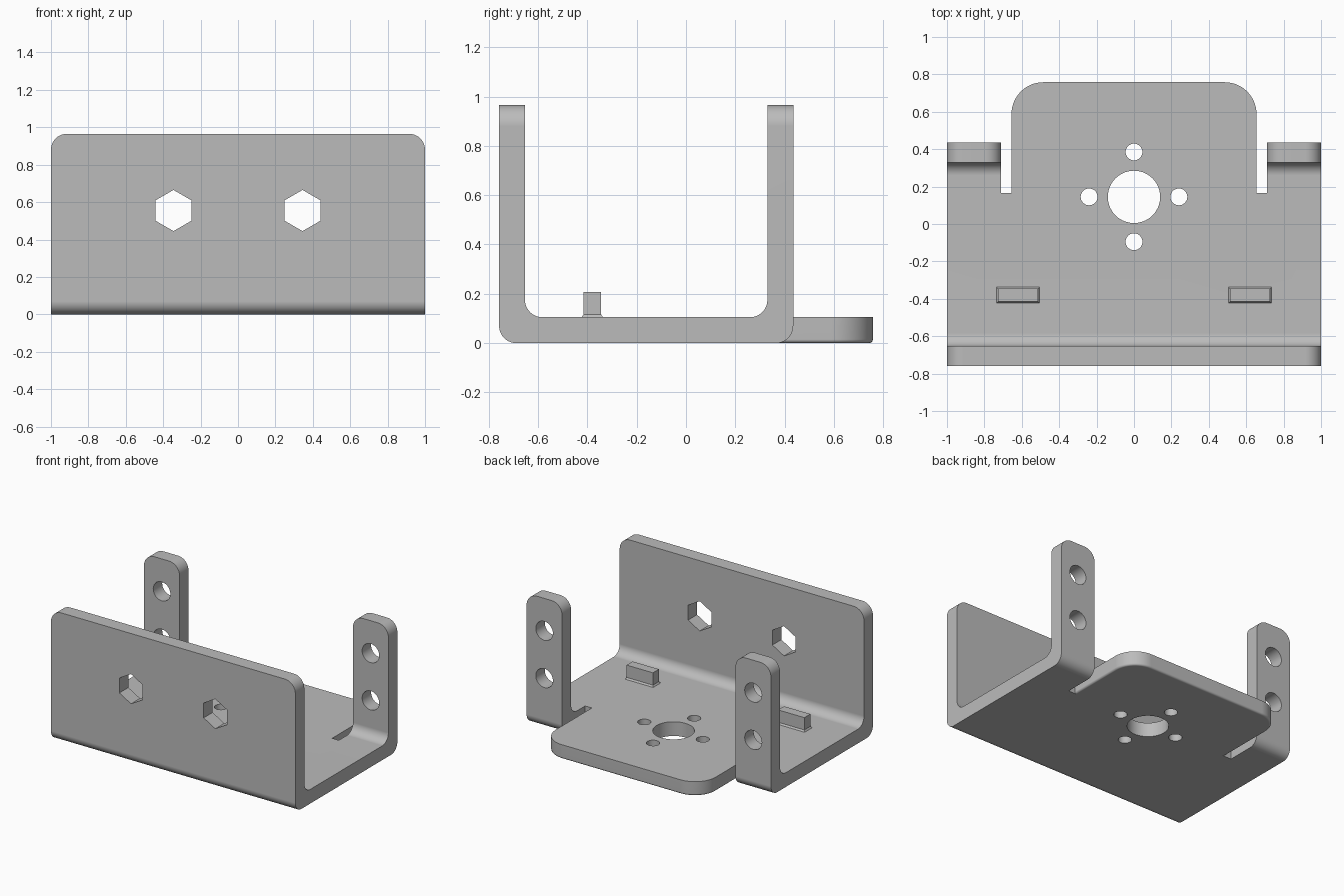
import bpy, bmesh, math
from mathutils import Vector

if "Cube" in bpy.data.objects:
    bpy.data.objects.remove(bpy.data.objects["Cube"], do_unlink=True)

grey = bpy.data.materials.new("plain grey metal")
grey.use_nodes = True
COLOUR = (0.5, 0.5, 0.5, 1)
grey.diffuse_color = COLOUR
grey.node_tree.nodes["Principled BSDF"].inputs["Base Color"].default_value = COLOUR

H, T = 0.965, 0.105           # wall height and sheet thickness
FRONT, BACK, TAB = -0.758, 0.435, 0.758
POST_X, TAB_X, SLOT_Y = 0.71, 0.655, 0.165
BEND, CORNER = 0.07, 0.085


def rounded(points, steps=10):
    """Polygon from (u, v, radius) corners, each replaced by an arc."""
    out, n = [], len(points)
    for i, (u, v, r) in enumerate(points):
        p = Vector((u, v))
        if r == 0:
            out.append(p)
            continue
        a = (Vector(points[i - 1][:2]) - p).normalized()
        b = (Vector(points[(i + 1) % n][:2]) - p).normalized()
        centre = p + (a + b) * r          # all corners are right angles
        for k in range(steps + 1):
            t = math.pi / 2 * k / steps
            out.append(centre - b * r * math.cos(t) - a * r * math.sin(t))
    return out


def prism(name, outline, axis, lo, hi):
    """Extrude a 2D outline along an axis between two positions."""
    place = {"x": lambda p, d: (d, p[0], p[1]),
             "y": lambda p, d: (p[0], d, p[1]),
             "z": lambda p, d: (p[0], p[1], d)}[axis]
    bm = bmesh.new()
    rings = [[bm.verts.new(place(p, d)) for p in outline] for d in (lo, hi)]
    n = len(outline)
    for ring in rings:
        bm.faces.new(ring)
    for i in range(n):
        j = (i + 1) % n
        bm.faces.new((rings[0][i], rings[0][j], rings[1][j], rings[1][i]))
    bmesh.ops.recalc_face_normals(bm, faces=bm.faces)
    mesh = bpy.data.meshes.new(name)
    bm.to_mesh(mesh)
    bm.free()
    mesh.materials.append(grey)
    obj = bpy.data.objects.new(name, mesh)
    bpy.context.collection.objects.link(obj)
    return obj


def circle(u, v, r, n=40, turn=0.0):
    return [(u + r * math.cos(turn + math.tau * i / n),
             v + r * math.sin(turn + math.tau * i / n)) for i in range(n)]


def activate(obj):
    bpy.ops.object.select_all(action="DESELECT")
    obj.select_set(True)
    bpy.context.view_layer.objects.active = obj


def combine(target, tool, operation):
    activate(target)
    mod = target.modifiers.new("combine", "BOOLEAN")
    mod.operation, mod.solver, mod.object = operation, "EXACT", tool
    bpy.ops.object.modifier_apply(modifier=mod.name)
    bpy.data.objects.remove(tool, do_unlink=True)


def finish(obj):
    activate(obj)
    bpy.ops.object.shade_smooth_by_angle(angle=math.radians(32))
    mod = obj.modifiers.new("even shading", "WEIGHTED_NORMAL")
    mod.keep_sharp = True


# Bent channel: front wall, floor and rear wall
bracket = prism("bracket", rounded([
    (FRONT, 0, BEND), (BACK, 0, BEND), (BACK, H, 0), (BACK - T, H, 0),
    (BACK - T, T, BEND), (FRONT + T, T, BEND), (FRONT + T, H, 0), (FRONT, H, 0)]),
    "x", -1, 1)

# Rounded upper corners of the outer silhouette
outline = rounded([(-1, -0.1, 0), (1, -0.1, 0), (1, H, CORNER), (-1, H, CORNER)])
combine(bracket, prism("silhouette", outline, "y", -1, 1), "INTERSECT")

# Opening that splits the rear wall into two round-topped posts
half = [(POST_X, -0.1)]
for k in range(11):
    t = math.pi / 2 * k / 10
    half.append((POST_X + CORNER * (1 - math.cos(t)), H - CORNER * (1 - math.sin(t))))
half.append((POST_X + CORNER, H + 0.1))
gap = half + [(-x, z) for x, z in reversed(half)]
combine(bracket, prism("opening", gap, "y", SLOT_Y, 1), "DIFFERENCE")

# Rear tab with round corners and a softened lower edge
tab = prism("tab", rounded([(-TAB_X, 0.05, 0), (TAB_X, 0.05, 0),
                            (TAB_X, TAB, 0.17), (-TAB_X, TAB, 0.17)], 14), "z", 0, T)
bm = bmesh.new()
bm.from_mesh(tab.data)
rim = [e for e in bm.edges if all(v.co.z < 0.001 for v in e.verts)
       and any(v.co.y > 0.06 for v in e.verts)]
bmesh.ops.bevel(bm, geom=rim, offset=0.015, segments=3, profile=0.5, affect="EDGES")
bm.to_mesh(tab.data)
bm.free()
combine(bracket, tab, "UNION")

# Large floor hole with four small ones around it
holes = [(0, 0.145, 0.14)]
for dx, dy in ((1, 0), (-1, 0), (0, 1), (0, -1)):
    holes.append((dx * 0.24, 0.145 + dy * 0.24, 0.045))
for x, y, r in holes:
    combine(bracket, prism("floor_hole", circle(x, y, r), "z", -0.1, 0.3), "DIFFERENCE")

for side in (-1, 1):
    # Hexagonal holes in the front wall
    hexagon = circle(side * 0.345, 0.555, 0.11, 6, math.pi / 6)
    combine(bracket, prism("hex_hole", hexagon, "y", -1, -0.5), "DIFFERENCE")
    # Two round holes in each post
    for z in (0.375, 0.725):
        combine(bracket, prism("post_hole", circle(side * 0.855, z, 0.07), "y", 0.2, 0.6),
                "DIFFERENCE")

finish(bracket)

# Stop lugs on the floor, slightly flared at the foot
for side, label in ((-1, "right"), (1, "left")):
    cx, cy, w, d = side * 0.62, -0.38, 0.107, 0.035
    lug = prism(label + "_stop_lug", [(cx - w, cy - d), (cx + w, cy - d),
                                      (cx + w, cy + d), (cx - w, cy + d)], "z", T + 0.012, 0.208)
    foot = prism(label + "_lug_foot", [(cx - w, cy - d), (cx + w, cy - d),
                                       (cx + w, cy + d), (cx - w, cy + d)], "z", T - 0.002, T + 0.012)
    for v in foot.data.vertices:
        if v.co.z < T:
            v.co.x += math.copysign(0.01, v.co.x - cx)
            v.co.y += math.copysign(0.01, v.co.y - cy)
